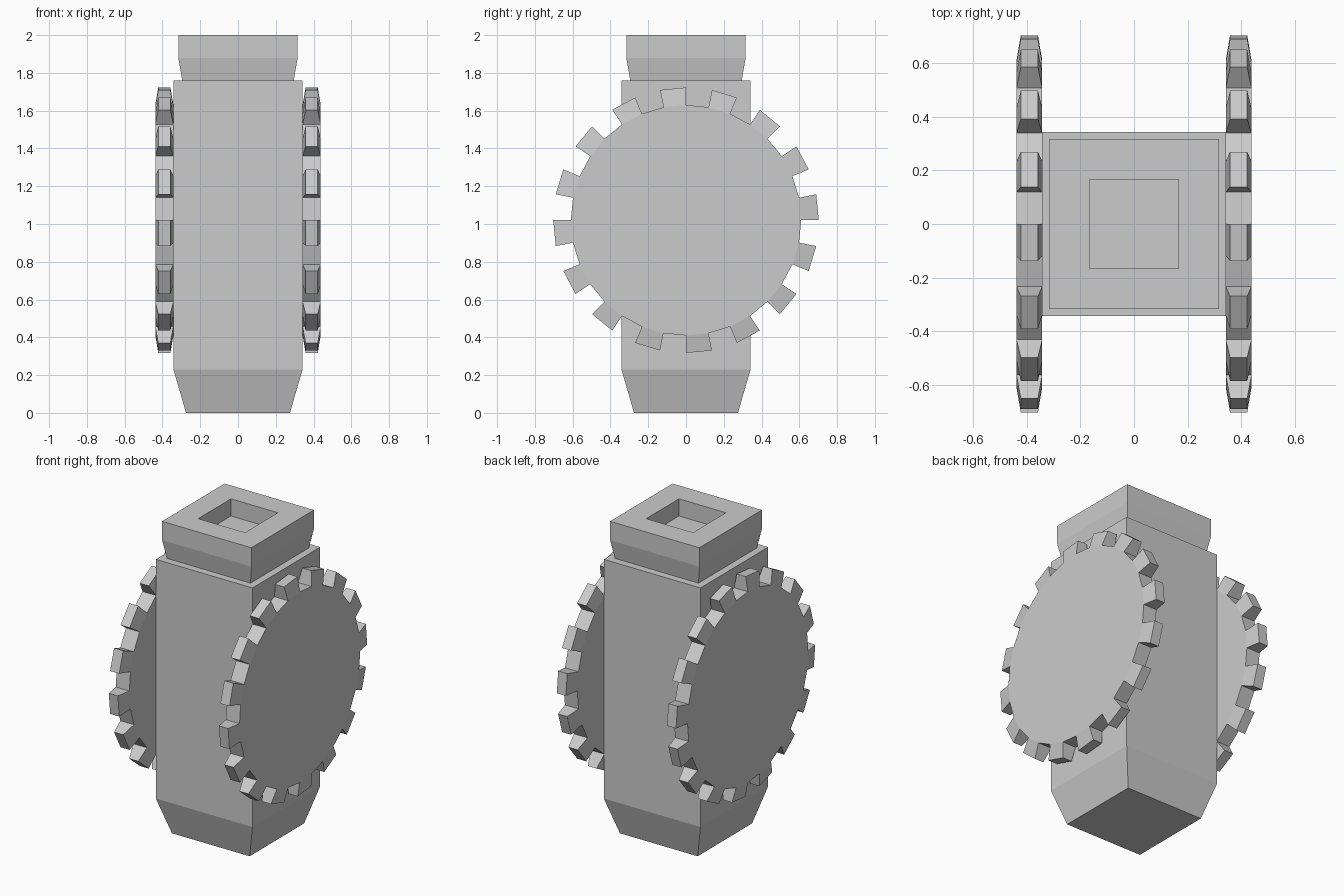
import bpy, bmesh, math
from mathutils import Vector

if "Cube" in bpy.data.objects:
    bpy.data.objects.remove(bpy.data.objects["Cube"])


def finish(name, bm):
    bmesh.ops.recalc_face_normals(bm, faces=bm.faces)
    mesh = bpy.data.meshes.new(name)
    bm.to_mesh(mesh)
    bm.free()
    obj = bpy.data.objects.new(name, mesh)
    bpy.context.collection.objects.link(obj)
    return obj


def square_loft(name, profile):
    """Stack square sections given as (half width, height) and close both ends."""
    bm = bmesh.new()
    rings = [[bm.verts.new((sx * h, sy * h, z))
              for sx, sy in ((-1, -1), (1, -1), (1, 1), (-1, 1))]
             for h, z in profile]
    for a, b in zip(rings, rings[1:]):
        for i in range(4):
            j = (i + 1) % 4
            bm.faces.new((a[i], a[j], b[j], b[i]))
    bm.faces.new(rings[0])
    bm.faces.new(rings[-1])
    return finish(name, bm)


def gear(name, side, teeth=16, r=0.61, tip_r=0.703, zc=1.02):
    """Toothed disc: every other rim facet is pulled out into a tapered tooth."""
    n = teeth * 2
    x_mid, half, tip_half = side * 0.39, 0.048, 0.032

    def point(dx, radius, i):
        a = 2 * math.pi * i / n
        return Vector((x_mid + dx, radius * math.cos(a), zc + radius * math.sin(a)))

    bm = bmesh.new()
    inner = [bm.verts.new(point(-half, r, i)) for i in range(n)]
    outer = [bm.verts.new(point(half, r, i)) for i in range(n)]
    bm.faces.new(inner)
    bm.faces.new(outer)
    for i in range(n):
        j = (i + 1) % n
        base = (inner[i], inner[j], outer[j], outer[i])
        if i % 2:
            bm.faces.new(base)
            continue
        tip = [bm.verts.new(point(dx, tip_r, k)) for dx, k in
               ((-tip_half, i), (-tip_half, j), (tip_half, j), (tip_half, i))]
        bm.faces.new(tip)
        for k in range(4):
            m = (k + 1) % 4
            bm.faces.new((base[k], base[m], tip[m], tip[k]))
    return finish(name, bm)


# Square column with tapered foot
square_loft("body", [(0.275, 0), (0.342, 0.23), (0.342, 1.76)])

# Flared collar with a square socket in the top
square_loft("top_collar", [(0.295, 1.76), (0.316, 1.88), (0.316, 2.0),
                           (0.166, 2.0), (0.166, 1.89)])

# Side gears
gear("gear_right", 1)
gear("gear_left", -1)
